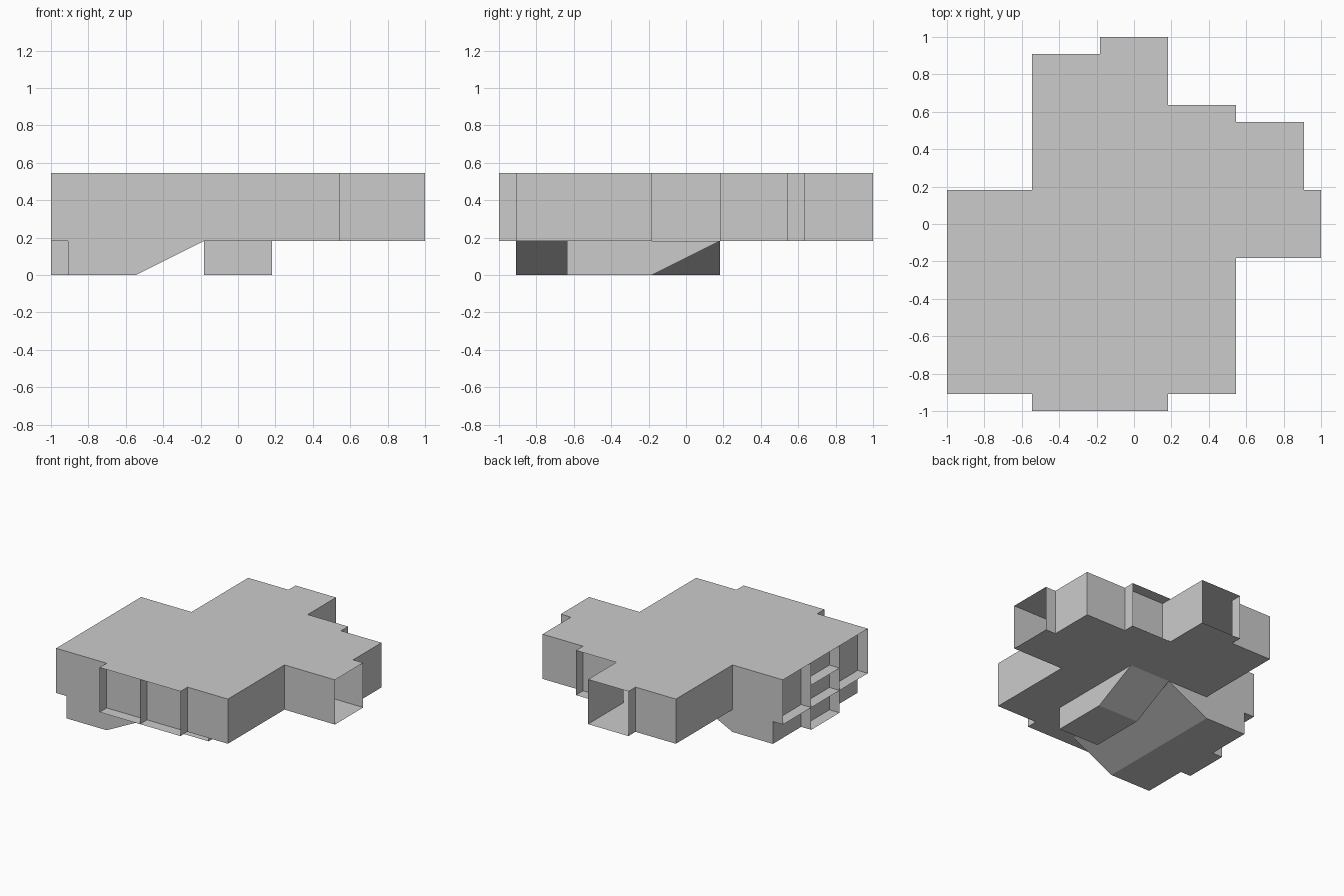
import bpy

if "Cube" in bpy.data.objects:
    bpy.data.objects.remove(bpy.data.objects["Cube"])

U = 1 / 11  # modelling module: one room tile is 4 modules wide
FLOOR, TOP = 2, 6


def make(name, faces):
    """Make a sheet object from polygons given in modules."""
    verts, polys = [], []
    for face in faces:
        polys.append(range(len(verts), len(verts) + len(face)))
        verts += [tuple(c * U for c in v) for v in face]
    mesh = bpy.data.meshes.new(name)
    mesh.from_pydata(verts, [], [list(p) for p in polys])
    mesh.update()
    obj = bpy.data.objects.new(name, mesh)
    bpy.context.collection.objects.link(obj)
    return obj


def flat(x0, y0, x1, y1, z):
    return [(x0, y0, z), (x1, y0, z), (x1, y1, z), (x0, y1, z)]


def wall(a, b, z0, z1):
    return [(*a, z0), (*b, z0), (*b, z1), (*a, z1)]


def wall_run(name, path, z0=FLOOR, z1=TOP):
    return make(name, [wall(a, b, z0, z1) for a, b in zip(path, path[1:])])


def frame(name, a, b, out, z0=FLOOR, z1=TOP):
    """Opening surround one module deep: two sides, a sill and a lintel."""
    c = (b[0] + out[0], b[1] + out[1])
    d = (a[0] + out[0], a[1] + out[1])
    level = lambda z: [(*p, z) for p in (a, b, c, d)]
    return make(name, [wall(d, a, z0, z1), wall(b, c, z0, z1),
                       level(z0)[::-1], level(z1)])


# Roof follows the complete plan outline, including the frames
outline = [(-6, 10), (-2, 10), (-2, 11), (2, 11), (2, 7), (6, 7), (6, 6),
           (10, 6), (10, 2), (11, 2), (11, -2), (6, -2), (6, -10), (2, -10),
           (2, -11), (-6, -11), (-6, -10), (-11, -10), (-11, 2), (-6, 2)]
make("roof", [[(x, y, TOP) for x, y in reversed(outline)]])

# Upper floor surrounds the sunken areas
make("upper_floor", [flat(*r, FLOOR) for r in (
    (-6, 2, 2, 10), (2, 2, 10, 6), (2, -2, 10, 2),
    (2, -10, 6, -2), (-2, -10, 2, -6))])

# Walls leave two open doorways, at the back and on the right
wall_run("back_right_walls", [(2, 10), (2, 6), (10, 6), (10, 2), (6, 2)])
wall_run("main_walls", [(10, -2), (6, -2), (6, -10), (-10, -10), (-10, 2),
                        (-6, 2), (-6, 10), (-2, 10)])

# Sunken left strip with a wide ramp
side = [(-10, 0), (-6, 0), (-2, 2), (-10, 2)]
make("left_sunken_floor", [
    flat(-10, -10, -6, 2, 0),
    [(-6, -10, 0), (-2, -10, 2), (-2, 2, 2), (-6, 2, 0)],
    wall((-10, 2), (-10, -10), 0, 2),
    [(x, -10, z) for x, z in side],
    [(x, 2, z) for x, z in reversed(side)]])

# Sunken middle bay with a narrow ramp
side = [(-6, 0), (-2, 0), (2, 2), (-6, 2)]
make("middle_sunken_floor", [
    flat(-2, -6, 2, -2, 0),
    [(-2, -2, 0), (2, -2, 0), (2, 2, 2), (-2, 2, 2)],
    wall((-2, -6), (2, -6), 0, 4),
    [(2, y, z) for y, z in side],
    [(-2, y, z) for y, z in reversed(side)]])

# Shallow frames and open doorway frames
for i, y in enumerate((-10, -6, -2)):
    frame(f"left_frame_{i + 1}", (-10, y + 4), (-10, y), (-1, 0))
for i, x in enumerate((-6, -2)):
    frame(f"front_frame_{i + 1}", (x, -10), (x + 4, -10), (0, -1))
frame("back_frame", (6, 6), (2, 6), (0, 1))
frame("back_doorway", (2, 10), (-2, 10), (0, 1))
frame("right_doorway", (10, -2), (10, 2), (1, 0))
frame("lower_left_frame", (-10, -2), (-10, -6), (-1, 0), 0, 4)
frame("lower_front_frame", (-2, -6), (2, -6), (0, -1), 0, 4)
